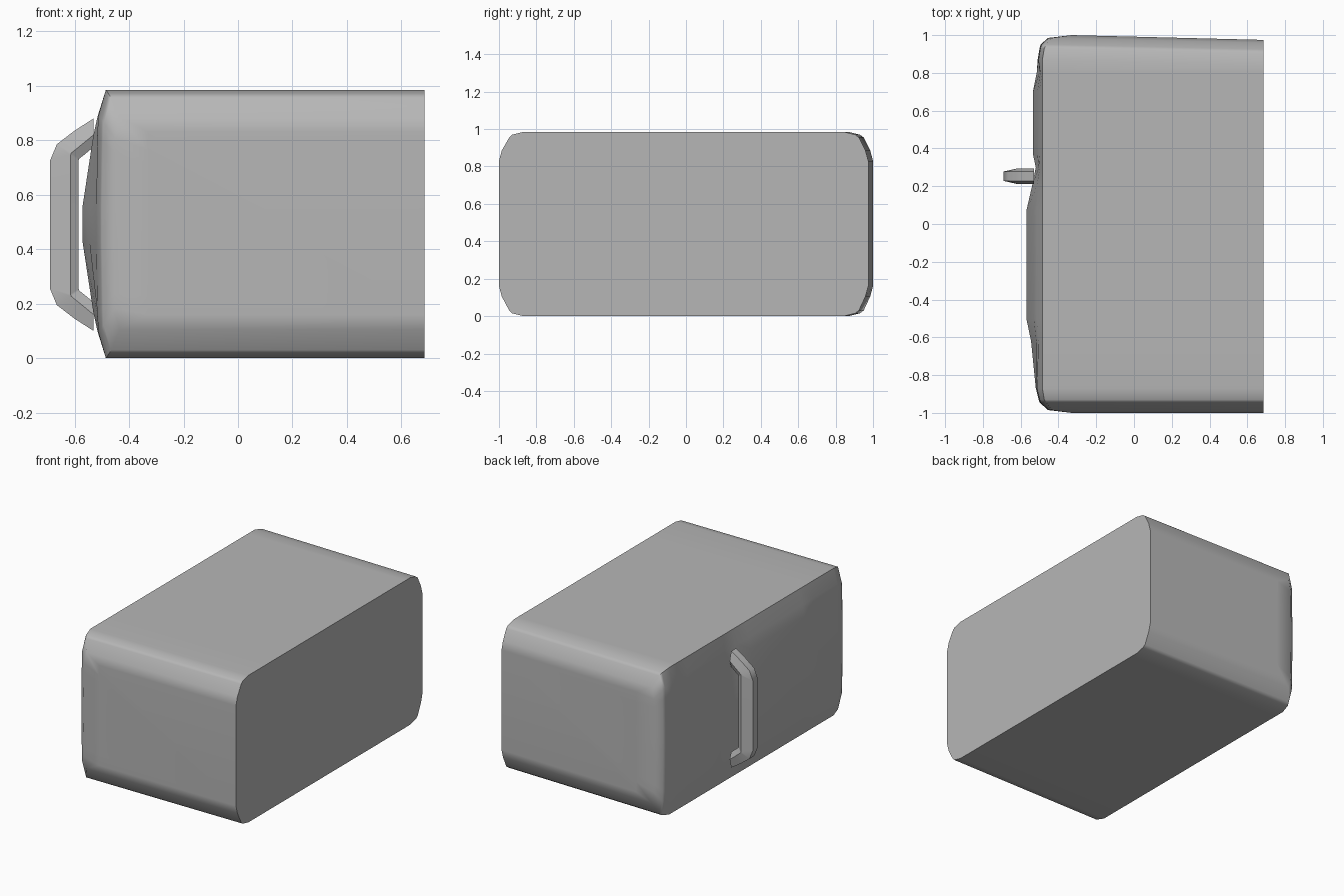
import bpy
import math

if "Cube" in bpy.data.objects:
    bpy.data.objects.remove(bpy.data.objects["Cube"])

grey = bpy.data.materials.new("dark_grey")
grey.diffuse_color = (0.47, 0.47, 0.47, 1)
grey.use_nodes = True
grey.node_tree.nodes["Principled BSDF"].inputs["Base Color"].default_value = grey.diffuse_color


def loft(name, rings, angle):
    """Skin a list of equal-length closed rings and cap both ends."""
    n = len(rings[0])
    verts = [p for r in rings for p in r]
    faces = []
    for i in range(len(rings) - 1):
        for j in range(n):
            k = (j + 1) % n
            faces.append((i * n + j, i * n + k, (i + 1) * n + k, (i + 1) * n + j))
    faces.append(tuple(range(n))[::-1])
    faces.append(tuple((len(rings) - 1) * n + j for j in range(n)))
    mesh = bpy.data.meshes.new(name)
    mesh.from_pydata(verts, [], faces)
    mesh.materials.append(grey)
    obj = bpy.data.objects.new(name, mesh)
    bpy.context.collection.objects.link(obj)
    bpy.ops.object.select_all(action='DESELECT')
    obj.select_set(True)
    bpy.context.view_layer.objects.active = obj
    bpy.ops.object.mode_set(mode='EDIT')
    bpy.ops.mesh.select_all(action='SELECT')
    bpy.ops.mesh.normals_make_consistent(inside=False)
    bpy.ops.object.mode_set(mode='OBJECT')
    bpy.ops.object.shade_smooth_by_angle(angle=math.radians(angle))
    # Large flat panels keep an even shade next to the rounded edges
    mod = obj.modifiers.new("even_shading", 'WEIGHTED_NORMAL')
    mod.keep_sharp = True
    return obj


# Body columns along y: (y, bottom z, top z, front edge x, front centre x)
BACK = 0.685
columns = [
    (-1.00, 0.16, 0.83, -0.33, -0.33),
    (-0.985, 0.105, 0.885, -0.435, -0.455),
    (-0.945, 0.03, 0.955, -0.465, -0.50),
    (-0.93, 0.015, 0.97, -0.475, -0.505),
    (-0.87, 0.0, 0.985, -0.485, -0.52),
    (-0.62, 0.0, 0.985, -0.485, -0.545),
    (-0.50, 0.0, 0.985, -0.485, -0.57),
    (0.07, 0.0, 0.985, -0.485, -0.57),
    (0.20, 0.0, 0.985, -0.485, -0.54),
    (0.30, 0.0, 0.985, -0.485, -0.52),
    (0.37, 0.0, 0.985, -0.485, -0.535),
    (0.70, 0.0, 0.985, -0.485, -0.535),
    (0.80, 0.0, 0.985, -0.485, -0.515),
    (0.87, 0.0, 0.985, -0.485, -0.51),
    (0.93, 0.015, 0.97, -0.475, -0.50),
    (0.95, 0.03, 0.955, -0.465, -0.495),
    (0.985, 0.105, 0.885, -0.435, -0.455),
    (1.00, 0.16, 0.83, -0.33, -0.33),
]
# Bulge of the door: (fraction of height, fraction of depth)
bulge = [(0, 0), (0.10, 0.36), (0.17, 0.54), (0.43, 1),
         (0.57, 1), (0.83, 0.54), (0.90, 0.36), (1, 0)]


def taper(x, y):
    # The +y side leans in slightly towards the back
    return y - (0.025 * max(0, x + 0.33) if y > 0.85 else 0)


rings = []
for y, lo, hi, edge, mid in columns:
    flat = 0.2 if abs(y) > 0.85 else 1  # straighter bulge at the corners
    prof = [(BACK, lo)]
    prof += [(edge + (mid - edge) * d ** flat, lo + (hi - lo) * t) for t, d in bulge]
    prof.append((BACK, hi))
    rings.append([(x, taper(x, y), z) for x, z in prof])
loft("oven_body", rings, 48)

# Handle: outer, widest and inner lines of the upper half, mirrored downwards
outer = [(-0.53, 0.88), (-0.60, 0.835), (-0.665, 0.785), (-0.69, 0.725)]
middle = [(-0.53, 0.82), (-0.58, 0.779), (-0.612, 0.753), (-0.615, 0.745)]
inner = [(-0.53, 0.775), (-0.565, 0.746), (-0.583, 0.732), (-0.585, 0.725)]


def mirrored(line):
    return line + [(x, 0.98 - z) for x, z in reversed(line)]


Y = 0.253
rings = []
for o, m, i in zip(mirrored(outer), mirrored(middle), mirrored(inner)):
    section = [(o, -0.025), (m, -0.042), (i, -0.025),
               (i, 0.025), (m, 0.042), (o, 0.025)]
    rings.append([(p[0], Y + w, p[1]) for p, w in section])
loft("door_handle", rings, 30)
